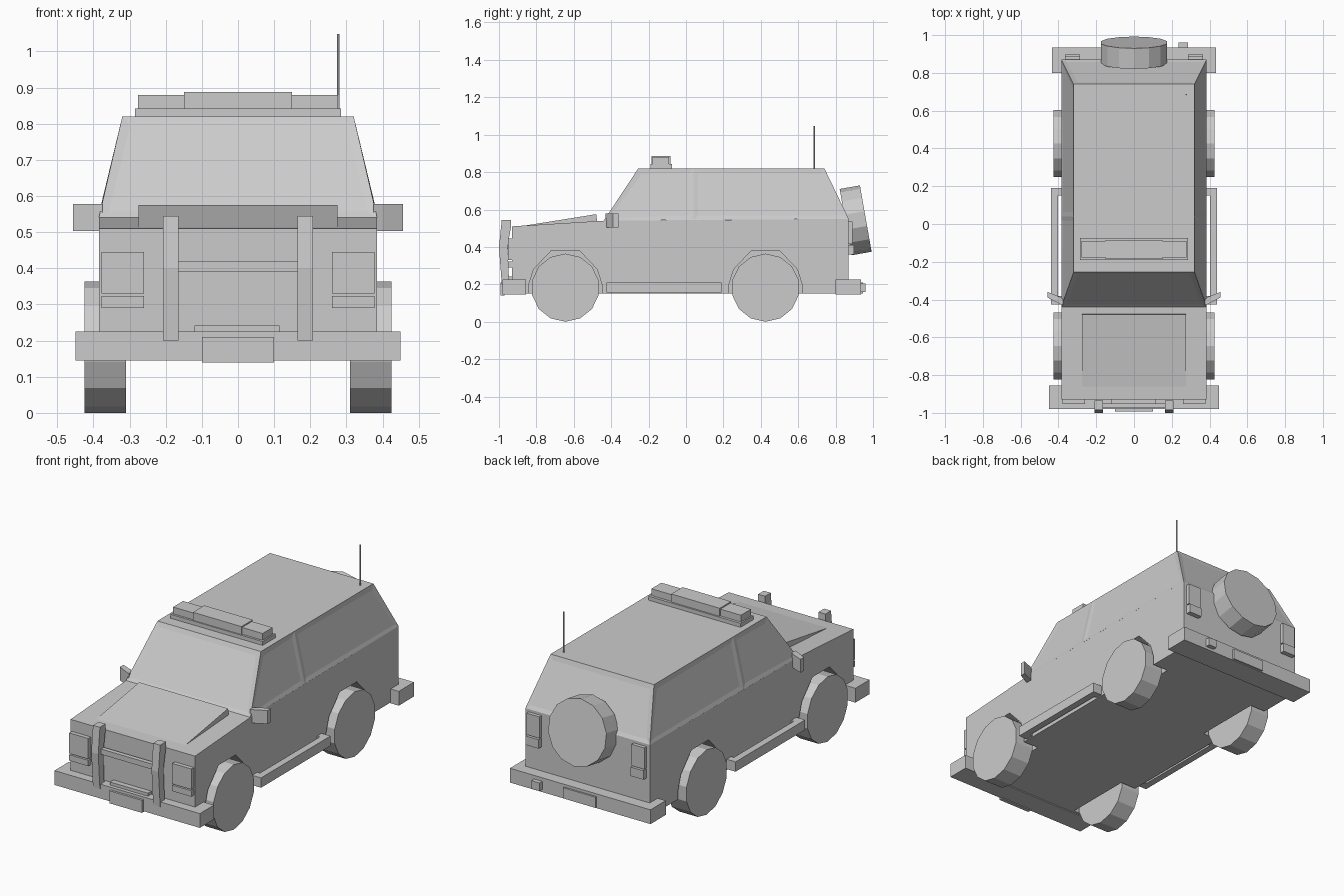
import bpy, bmesh, math
from mathutils import Matrix

cube = bpy.data.objects.get("Cube")
if cube:
    bpy.data.objects.remove(cube, do_unlink=True)

grey = bpy.data.materials.new("plain grey")
grey.use_nodes = True
COLOUR = (0.6, 0.6, 0.6, 1)
grey.diffuse_color = COLOUR
grey.node_tree.nodes["Principled BSDF"].inputs["Base Color"].default_value = COLOUR


def finish(name, bm):
    bmesh.ops.recalc_face_normals(bm, faces=bm.faces)
    mesh = bpy.data.meshes.new(name)
    bm.to_mesh(mesh)
    bm.free()
    mesh.materials.append(grey)
    obj = bpy.data.objects.new(name, mesh)
    bpy.context.scene.collection.objects.link(obj)
    return obj


def prism(name, profile, x0, x1):
    """Extrude a (y, z) side profile across x."""
    bm = bmesh.new()
    a = [bm.verts.new((x0, y, z)) for y, z in profile]
    b = [bm.verts.new((x1, y, z)) for y, z in profile]
    bm.faces.new(a)
    bm.faces.new(b)
    for i in range(len(a)):
        j = (i + 1) % len(a)
        bm.faces.new((a[i], a[j], b[j], b[i]))
    return finish(name, bm)


def box(name, xs, ys, zs):
    (y0, y1), (z0, z1) = ys, zs
    return prism(name, [(y0, z0), (y1, z0), (y1, z1), (y0, z1)], *xs)


def box_pair(name, xs, ys, zs):
    box("left_" + name, xs, ys, zs)
    box("right_" + name, (-xs[1], -xs[0]), ys, zs)


def cylinder(name, radius, depth, sides, matrix):
    bm = bmesh.new()
    bmesh.ops.create_cone(bm, cap_ends=True, segments=sides, radius1=radius,
                          radius2=radius, depth=depth, matrix=matrix)
    return finish(name, bm)


# Lower body with wheel wells cut out
W = 0.385
body = prism("lower_body", [(-0.93, 0.15), (0.87, 0.15), (0.87, 0.55),
                            (-0.44, 0.54), (-0.93, 0.51)], -W, W)
arch = [(-0.195, 0.1), (-0.195, 0.2), (-0.17, 0.28), (-0.075, 0.38),
        (0.075, 0.38), (0.17, 0.28), (0.195, 0.2), (0.195, 0.1)]
axles = {"front": -0.645, "rear": 0.425}
for end, y in axles.items():
    for side, s in (("left", 1), ("right", -1)):
        cutter = prism(f"{end}_{side}_well_cutter", [(y + p, z) for p, z in arch],
                       s * 0.29, s * 0.5)
        cutter.hide_render = True
        cutter.hide_viewport = True
        mod = body.modifiers.new("wheel well", "BOOLEAN")
        mod.operation = "DIFFERENCE"
        mod.solver = "EXACT"
        mod.object = cutter

# Cabin: stations along y, each with sill and roof corners
bm = bmesh.new()
stations = [(-0.44, -0.255, 0.54), (0.04, 0.04, 0.544), (0.87, 0.74, 0.55)]
rows = []
for y_low, y_top, z_low in stations:
    corners = [(-W, y_low, z_low), (-0.32, y_top, 0.82), (0.32, y_top, 0.82), (W, y_low, z_low)]
    rows.append([bm.verts.new(c) for c in corners])
panes = [bm.faces.new(rows[0]), bm.faces.new(rows[2])]
for a, b in zip(rows, rows[1:]):
    for i in range(4):
        j = (i + 1) % 4
        face = bm.faces.new((a[i], a[j], b[j], b[i]))
        if i in (0, 2):
            panes.append(face)
bmesh.ops.recalc_face_normals(bm, faces=bm.faces)
# Shallow dished window panes
bmesh.ops.inset_individual(bm, faces=panes, thickness=0.035, depth=-0.003)
finish("cabin", bm)

# Bonnet scoop
prism("bonnet_scoop", [(-0.88, 0.511), (-0.48, 0.575), (-0.475, 0.535)], -0.275, 0.275)

# Wheels and tilted spare
for end, y in axles.items():
    for side, s in (("left", 1), ("right", -1)):
        turn = Matrix.Rotation(math.pi / 2, 4, "Y") @ Matrix.Rotation(math.pi / 14, 4, "Z")
        cylinder(f"{end}_{side}_wheel", 0.182, 0.115, 14,
                 Matrix.Translation((s * 0.3675, y, 0.182)) @ turn)
cylinder("spare_wheel", 0.18, 0.11, 14, Matrix.Translation((0, 0.907, 0.542))
         @ Matrix.Rotation(math.radians(-80), 4, "X"))

# Bumpers, plates and tow hitch
box("front_bumper", (-0.45, 0.45), (-0.98, -0.855), (0.145, 0.225))
box("rear_bumper", (-0.435, 0.435), (0.80, 0.935), (0.145, 0.225))
box("front_plate", (-0.1, 0.1), (-0.992, -0.97), (0.14, 0.21))
box("rear_plate", (-0.1, 0.1), (0.93, 0.945), (0.15, 0.21))
box("tow_hitch", (0.235, 0.285), (0.92, 0.96), (0.16, 0.205))

# Bull bar and winch
for side, x in (("left", 0.165), ("right", -0.208)):
    prism(side + "_bull_bar", [(-0.985, 0.2), (-1.0, 0.4), (-0.985, 0.545), (-0.935, 0.545),
                               (-0.935, 0.51), (-0.955, 0.4), (-0.945, 0.2)], x, x + 0.043)
box("bull_bar_crossbar", (-0.17, 0.17), (-0.975, -0.95), (0.39, 0.42))
box("winch", (-0.12, 0.115), (-0.96, -0.925), (0.22, 0.242))

# Lamps
box_pair("headlamp", (0.26, 0.378), (-0.953, -0.92), (0.33, 0.445))
box_pair("indicator", (0.26, 0.378), (-0.953, -0.92), (0.29, 0.323))
box_pair("tail_lamp", (0.285, 0.365), (0.86, 0.89), (0.415, 0.535))
box_pair("reverse_lamp", (0.285, 0.365), (0.86, 0.897), (0.36, 0.41))

# Side steps on brackets
box_pair("side_step", (0.402, 0.44), (-0.425, 0.19), (0.155, 0.21))
box_pair("step_front_bracket", (0.37, 0.41), (-0.425, -0.38), (0.155, 0.21))
box_pair("step_rear_bracket", (0.37, 0.41), (0.15, 0.19), (0.155, 0.21))

# Swept-back door mirrors
for side, s in (("left", 1), ("right", -1)):
    bm = bmesh.new()
    outline = [(0.375, -0.43), (0.40, -0.42), (0.457, -0.39), (0.457, -0.36), (0.395, -0.385), (0.375, -0.40)]
    face = bm.faces.new([bm.verts.new((s * x, y, 0.503)) for x, y in outline])
    top = bmesh.ops.extrude_face_region(bm, geom=[face])["geom"]
    bmesh.ops.translate(bm, vec=(0, 0, 0.075), verts=[v for v in top if isinstance(v, bmesh.types.BMVert)])
    finish(side + "_mirror", bm)

# Roof light bar and aerial
box("light_bar_base", (-0.285, 0.285), (-0.19, -0.075), (0.815, 0.842))
box("light_bar_lamps", (-0.277, 0.277), (-0.178, -0.09), (0.842, 0.88))
box("light_bar_centre", (-0.15, 0.15), (-0.184, -0.084), (0.842, 0.887))
cylinder("aerial", 0.004, 0.235, 6, Matrix.Translation((0.277, 0.685, 0.93)))
